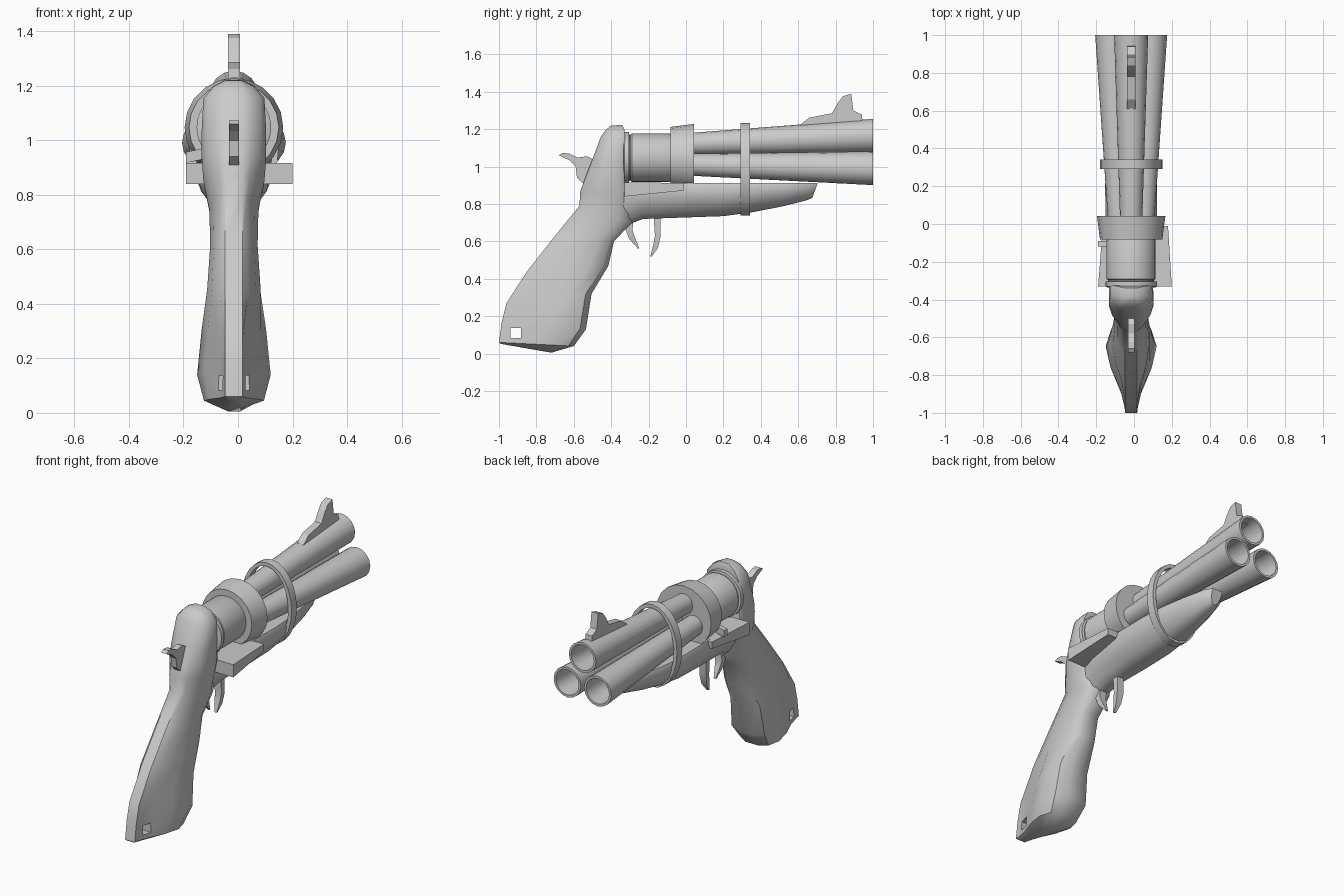
import bpy, bmesh, math
from mathutils import Vector

if "Cube" in bpy.data.objects:
    bpy.data.objects.remove(bpy.data.objects["Cube"])

CX = -0.015      # the gun's centre plane
AXIS = 1.047     # height of the cylinder axis


def finish(name, bm, smooth=None):
    bmesh.ops.recalc_face_normals(bm, faces=bm.faces)
    me = bpy.data.meshes.new(name)
    bm.to_mesh(me)
    bm.free()
    ob = bpy.data.objects.new(name, me)
    bpy.context.collection.objects.link(ob)
    if smooth:
        bpy.ops.object.select_all(action='DESELECT')
        ob.select_set(True)
        bpy.context.view_layer.objects.active = ob
        bpy.ops.object.shade_smooth_by_angle(angle=math.radians(smooth))
    return ob


def loft(name, rings, smooth=None, closed=False):
    """Skin a list of equal-length point rings; cap the ends unless closed."""
    bm = bmesh.new()
    vs = [[bm.verts.new(p) for p in r] for r in rings]
    n = len(vs[0])
    pairs = list(zip(vs, vs[1:])) + ([(vs[-1], vs[0])] if closed else [])
    for a, b in pairs:
        for i in range(n):
            j = (i + 1) % n
            bm.faces.new((a[i], a[j], b[j], b[i]))
    if not closed:
        bm.faces.new(vs[0])
        bm.faces.new(vs[-1])
    return finish(name, bm, smooth)


def circle(x, y, z, r, n=16, rz=None):
    rz = rz or r
    return [(x + r * math.sin(2 * math.pi * i / n), y,
             z + rz * math.cos(2 * math.pi * i / n)) for i in range(n)]


def plate(name, profile, half):
    """Extrude a (y, z) side profile symmetrically about the centre plane."""
    return loft(name, [[(CX + s * half, y, z) for y, z in profile] for s in (-1, 1)])


# Grip and recoil shield: back point, front point, half width, section style
T = [0, .06, .25, .5, .75, .93, 1]
STYLE = {'butt': [0, .03, .25, .75, 1, .75, .1],
         'grip': [0, .3, .75, 1, .95, .6, .1],
         'head': [0, .35, .8, 1, 1, .98, .9]}
SECTIONS = [((-.99, .052), (-.72, .005), .03, 'butt'),
            ((-1, .06), (-.60, .04), .11, 'butt'),
            ((-.985, .17), (-.535, .13), .135, 'butt'),
            ((-.96, .27), (-.505, .32), .118, 'butt'),
            ((-.85, .44), (-.415, .47), .098, 'grip'),
            ((-.70, .63), (-.385, .60), .087, 'grip'),
            ((-.57, .79), (-.29, .70), .09, 'grip'),
            ((-.565, .87), (-.29, .83), .112, 'grip'),
            ((-.535, .95), (-.33, .92), .118, 'head'),
            ((-.50, 1.04), (-.33, 1.04), .118, 'head'),
            ((-.455, 1.16), (-.325, 1.15), .112, 'head'),
            ((-.43, 1.195), (-.33, 1.20), .075, 'head'),
            ((-.40, 1.22), (-.34, 1.222), .03, 'head')]
rings = []
for (by, bz), (fy, fz), w, style in SECTIONS:
    bw = min(.032, w * .7)
    side = [(bw + (w - bw) * g, by + (fy - by) * t, bz + (fz - bz) * t)
            for t, g in zip(T, STYLE[style])]
    rings.append([(CX + x, y, z) for x, y, z in side] +
                 [(CX - x, y, z) for x, y, z in reversed(side)])
grip = loft('grip', rings, 40)

# Lanyard hole through the butt
bm = bmesh.new()
bmesh.ops.create_cube(bm, size=1)
bmesh.ops.scale(bm, vec=(.5, .055, .055), verts=bm.verts)
bmesh.ops.translate(bm, vec=(CX, -.91, .11), verts=bm.verts)
cutter = finish('lanyard_hole_cutter', bm)
cutter.hide_render = True
cutter.hide_viewport = True
mod = grip.modifiers.new('hole', 'BOOLEAN')
mod.object = cutter
mod.operation = 'DIFFERENCE'
mod.solver = 'EXACT'

# Forend: boat-shaped loft, (top y, bottom y, bottom z, half width)
rings = []
for yt, yb, zb, w in [(-.43, -.43, .68, .075), (-.32, -.32, .685, .10),
                      (-.25, -.23, .72, .118), (0, 0, .728, .135),
                      (.2, .2, .735, .138), (.35, .35, .755, .13),
                      (.52, .52, .788, .10), (.66, .64, .818, .065),
                      (.705, .675, .832, .035)]:
    prof = [(w * .9, 0), (w, .2), (w * .88, .55), (w * .55, .88), (w * .2, 1)]
    pts = prof + [(-x, t) for x, t in reversed(prof)]
    rings.append([(CX + x, yt + (yb - yt) * t, .913 + (zb - .913) * t) for x, t in pts])
loft('forend', rings, 40)

# Tapered side ledge
loft('side_ledge', [[(a, y, z0), (b, y, z0), (b, y, z1), (a, y, z1)]
                    for y, a, b, z0, z1 in [(-.33, -.19, .2, .84, .916),
                                            (-.01, -.165, .18, .872, .912)]])

# Cylinder, its stepped rear rim, and the flared collar
loft('cylinder', [circle(CX, y, AXIS, r, 24) for y, r in
                  [(-.335, .128), (-.33, .137), (-.305, .137), (-.303, .122),
                   (-.297, .122), (-.29, .13), (-.09, .13), (-.07, .122)]], 30)
loft('collar', [circle(CX, y, AXIS, r, 20) for y, r in [(-.083, .165), (.042, .181)]], 30)

# Three diverging barrels with open bores
for k, name in enumerate(('top_barrel', 'right_barrel', 'left_barrel')):
    a = 2 * math.pi * k / 3
    rings = []
    for y, inset in [(.02, 0), (1, 0), (1, .014), (.1, .014)]:
        off = .073 + .043 * y
        r = .058 + .032 * y - inset
        rings.append(circle(CX + off * math.sin(a), y, AXIS + .002 * y + off * math.cos(a), r))
    loft(name, rings, 40)

# Oval band binding barrels and forend
loft('barrel_band', [circle(CX, y, .985, .165 - d, 24, .247 - d)
                     for y, d in [(.292, 0), (.342, 0), (.342, .022), (.292, .022)]],
     30, closed=True)

# Sight, hammer and side catch
plate('front_sight', [(.57, 1.19), (.66, 1.262), (.78, 1.285), (.815, 1.345), (.84, 1.376),
                      (.883, 1.39), (.895, 1.30), (.94, 1.277), (.945, 1.23)], .022)
plate('hammer', [(-.48, .91), (-.55, .91), (-.583, .94), (-.59, 1.0), (-.625, 1.035),
                 (-.68, 1.06), (-.66, 1.073), (-.625, 1.07), (-.58, 1.048), (-.53, 1.055),
                 (-.48, 1.03)], .018)
c = Vector((-.15, -.105, .937))
loft('side_catch', [[(x, c.y + sy * .015, z + sz * .02) for sy, sz in
                     ((-1, -1), (1, -1), (1, 1), (-1, 1))]
                    for x, z in [(c.x - .04, c.z), (c.x + .05, c.z + .02)]])

# Two curved triggers: rear edge, front edge and half width down each blade
for name, rows in {
    'rear_trigger': [(-.335, .74, -.28, .74, .022), (-.322, .66, -.286, .66, .022),
                     (-.305, .615, -.275, .625, .017), (-.255, .56, -.25, .565, .007)],
    'front_trigger': [(-.175, .76, -.135, .76, .022), (-.166, .63, -.136, .625, .022),
                      (-.175, .58, -.15, .565, .017), (-.19, .52, -.182, .52, .007)]}.items():
    loft(name, [[(CX - w, y0, z0), (CX - w, y1, z1), (CX + w, y1, z1), (CX + w, y0, z0)]
                for y0, z0, y1, z1, w in rows], 40)
